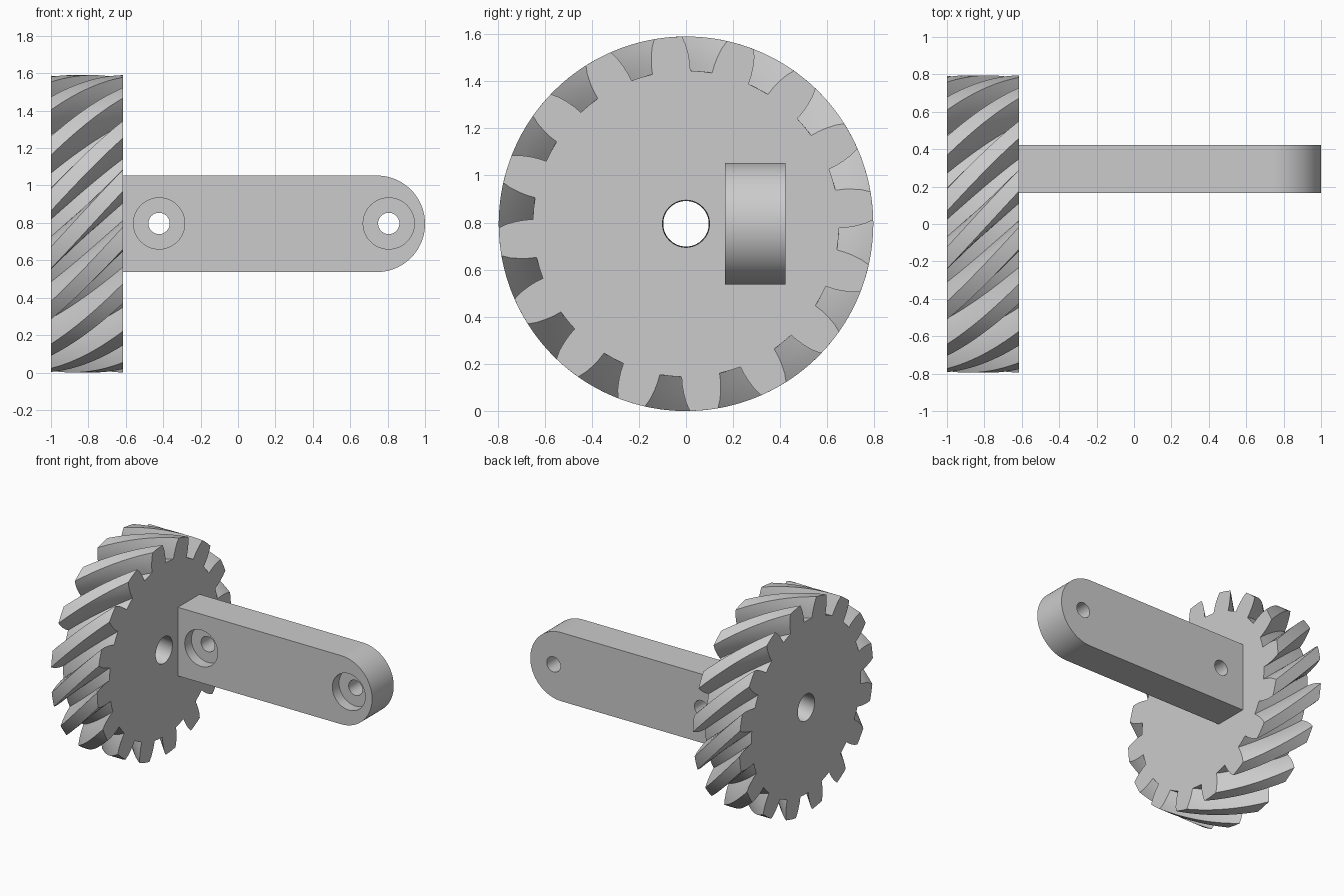
import bpy, bmesh
from math import sin, cos, pi, radians
from mathutils import Matrix

default = bpy.data.objects.get("Cube")
if default:
    bpy.data.objects.remove(default, do_unlink=True)

grey = bpy.data.materials.new("plain_grey")
grey.use_nodes = True
colour = (0.6, 0.6, 0.6, 1)
grey.diffuse_color = colour
grey.node_tree.nodes["Principled BSDF"].inputs["Base Color"].default_value = colour

CENTRE_Z = 0.795
GEAR_BACK, GEAR_FRONT = -1.0, -0.615


def finish(bm, name):
    bmesh.ops.recalc_face_normals(bm, faces=bm.faces)
    mesh = bpy.data.meshes.new(name)
    bm.to_mesh(mesh)
    bm.free()
    obj = bpy.data.objects.new(name, mesh)
    bpy.context.collection.objects.link(obj)
    mesh.materials.append(grey)
    return obj


def select_only(obj):
    bpy.ops.object.select_all(action='DESELECT')
    obj.select_set(True)
    bpy.context.view_layer.objects.active = obj


def smooth(obj):
    select_only(obj)
    bpy.ops.object.shade_smooth_by_angle(angle=radians(30))


# Helical gear: one tooth outline repeated, twisted along x, with a round bore
def helical_gear(teeth=16, layers=20, twist=radians(30.2), phase=radians(73), bore=0.1):
    flank = [(0.65, 7.15), (0.685, 6.85), (0.72, 6.3), (0.76, 5.45), (0.795, 4.3)]
    tip = flank[-1][0]
    tooth = [(r, -a) for r, a in flank] + [(tip, -1.5), (tip, 1.5)]
    tooth += [(r, a) for r, a in reversed(flank)] + [(flank[0][0], 11.25)]
    outline = [(r, radians(a) + 2 * pi * t / teeth) for t in range(teeth) for r, a in tooth]
    n = len(outline)
    bm = bmesh.new()

    def ring(points, x, turn):
        return [bm.verts.new((x, r * cos(a + turn), CENTRE_Z + r * sin(a + turn)))
                for r, a in points]

    def bridge(a, b):
        for i in range(n):
            j = (i + 1) % n
            bm.faces.new((a[i], a[j], b[j], b[i]))

    outer = []
    for k in range(layers + 1):
        t = k / layers
        x = GEAR_BACK + (GEAR_FRONT - GEAR_BACK) * t
        outer.append(ring(outline, x, phase + twist * (1 - t)))
    hole = [(bore, 2 * pi * i / n) for i in range(n)]
    hole_back = ring(hole, GEAR_BACK, phase + twist)
    hole_front = ring(hole, GEAR_FRONT, phase)
    for a, b in zip(outer, outer[1:]):
        bridge(a, b)
    bridge(outer[0], hole_back)
    bridge(hole_back, hole_front)
    bridge(hole_front, outer[-1])
    return finish(bm, "helical_gear")


# Arm: flat bar with a rounded outer end, extruded through its thickness
def arm_bar(y0=0.165, y1=0.422, radius=0.258, end=1.0, steps=48):
    bm = bmesh.new()
    mid = end - radius
    profile = [(GEAR_FRONT, radius), (GEAR_FRONT, -radius)]
    for i in range(steps + 1):
        a = -pi / 2 + pi * i / steps
        profile.append((mid + radius * cos(a), radius * sin(a)))
    face = bm.faces.new([bm.verts.new((x, y0, CENTRE_Z + z)) for x, z in profile])
    extruded = bmesh.ops.extrude_face_region(bm, geom=[face])["geom"]
    moved = [v for v in extruded if isinstance(v, bmesh.types.BMVert)]
    bmesh.ops.translate(bm, verts=moved, vec=(0, y1 - y0, 0))
    return finish(bm, "arm")


# Cutter along y for bolt holes and their counterbores
def cut_hole(target, x, radius, y0, y1):
    bm = bmesh.new()
    place = Matrix.Translation((x, (y0 + y1) / 2, CENTRE_Z + 0.002)) @ Matrix.Rotation(pi / 2, 4, 'X')
    bmesh.ops.create_cone(bm, cap_ends=True, segments=48, radius1=radius, radius2=radius,
                          depth=y1 - y0, matrix=place)
    cutter = finish(bm, "hole_cutter")
    cutter.hide_render = True
    select_only(target)
    mod = target.modifiers.new("hole", 'BOOLEAN')
    mod.operation = 'DIFFERENCE'
    mod.solver = 'EXACT'
    mod.object = cutter
    bpy.ops.object.modifier_apply(modifier=mod.name)
    bpy.data.objects.remove(cutter, do_unlink=True)


gear = helical_gear()
arm = arm_bar()
for hole_x in (-0.422, 0.806):
    cut_hole(arm, hole_x, 0.137, 0.1, 0.245)
    cut_hole(arm, hole_x, 0.057, 0.1, 0.5)
for part in (gear, arm):
    smooth(part)
